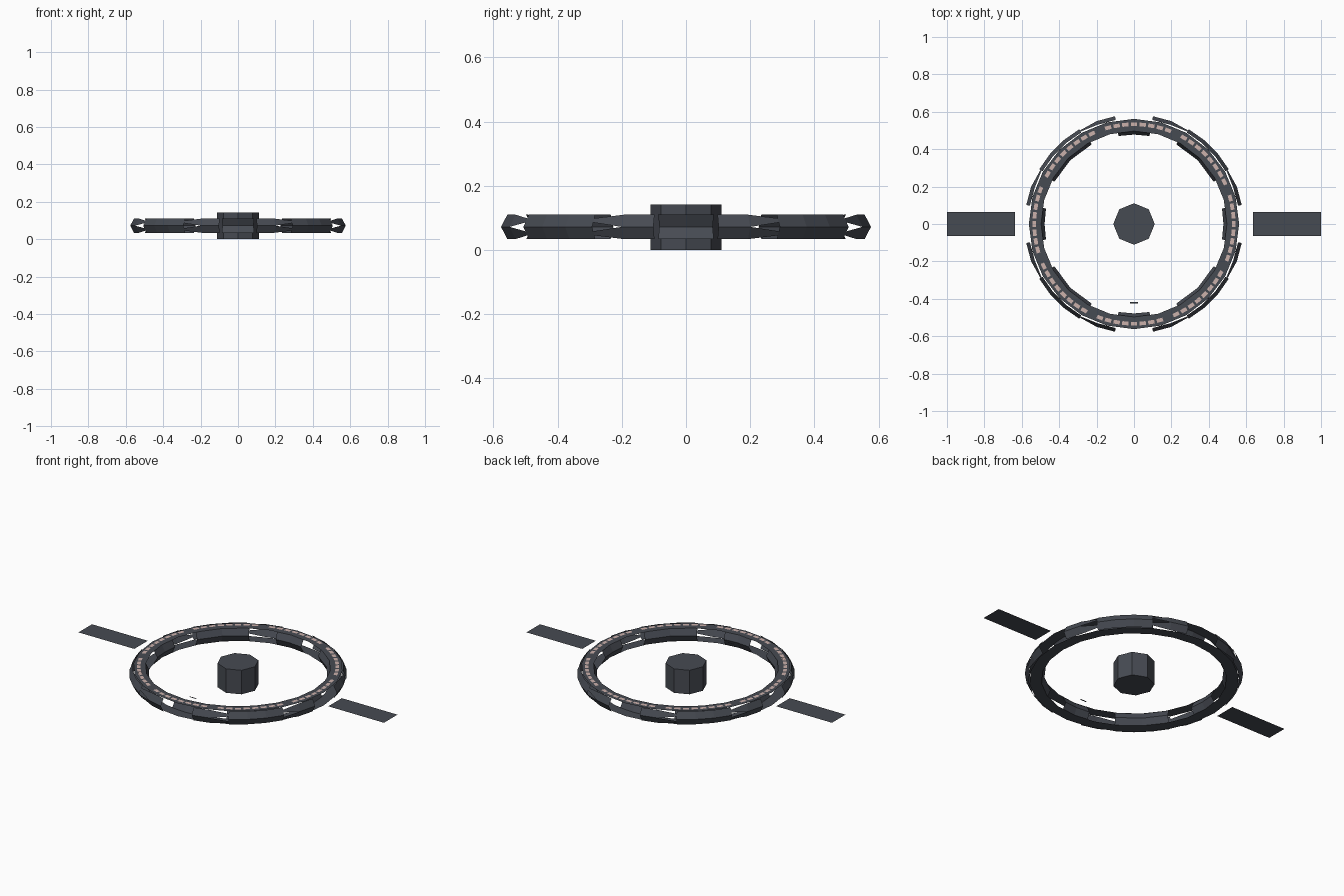
import bpy, math

if "Cube" in bpy.data.objects:
    bpy.data.objects.remove(bpy.data.objects["Cube"])

def mat(name, c):
    m = bpy.data.materials.new(name)
    m.diffuse_color = (*c, 1)
    m.use_nodes = True
    m.node_tree.nodes["Principled BSDF"].inputs["Base Color"].default_value = m.diffuse_color
    return m

HULL = mat("slate_hull", (0.062, 0.069, 0.085))
LIGHT = mat("pale_pink_light", (0.60, 0.44, 0.41))
MID = 0.072          # ring mid height
TOP, BOT = 0.11, 0.034

def polar(r, deg, z):
    a = math.radians(deg)
    return (r * math.cos(a), r * math.sin(a), z)

def build(name, verts, faces, m):
    me = bpy.data.meshes.new(name)
    me.from_pydata(verts, [], faces)
    me.materials.append(m)
    ob = bpy.data.objects.new(name, me)
    bpy.context.collection.objects.link(ob)
    return ob

class Soup:
    def __init__(self):
        self.v, self.f = [], []
    def quad(self, *pts):
        n = len(self.v)
        self.v += pts
        self.f.append(tuple(range(n, n + len(pts))))

# Flat top and bottom ring decks
for name, z in (("ring_top_deck", TOP), ("ring_bottom_deck", BOT)):
    s, N = Soup(), 24
    for i in range(N):
        a, b = 360 * i / N, 360 * (i + 1) / N
        q = [polar(.497, a, z), polar(.562, a, z), polar(.562, b, z), polar(.497, b, z)]
        s.quad(*(q if z == TOP else q[::-1]))
    build(name, s.v, s.f, HULL)

def strip(s, stations, r_mid, r_edge, flip):
    """Upper and lower slanted plates; station = (angle, start, end) along the slant."""
    for sign in (1, -1):
        def p(st, t):
            return polar(r_mid + (r_edge - r_mid) * t, st[0], MID + sign * (TOP - MID) * t)
        for s0, s1 in zip(stations, stations[1:]):
            q = [p(s0, s0[1]), p(s1, s1[1]), p(s1, s1[2]), p(s0, s0[2])]
            s.quad(*(q if (sign > 0) != flip else q[::-1]))

# Outer armour: three plate groups per quarter, tapered near the joints
outer, inner = Soup(), Soup()
for k in range(4):
    o = 90 * k
    strip(outer, [(o + 10, 0, 1), (o + 20, 0, 1), (o + 30, .36, .7)], .585, .565, False)
    strip(outer, [(o + 30, 0, 1), (o + 40, 0, 1), (o + 50, 0, 1), (o + 60, 0, 1)], .585, .565, False)
    strip(outer, [(o + 60, .36, .7), (o + 70, 0, 1), (o + 80, 0, 1)], .585, .565, False)
    # Inner plates on the axes and diagonals
    strip(inner, [(o - 10, 0, 1), (o, 0, 1), (o + 10, 0, 1)], .478, .498, True)
    strip(inner, [(o + 28, 0, 1), (o + 45, 0, 1), (o + 62, 0, 1)], .482, .50, True)
build("ring_outer_plates", outer.v, outer.f, HULL)
build("ring_inner_plates", inner.v, inner.f, HULL)

# Small deck lights around the ring
lights = Soup()
def light(deg, z):
    w = math.degrees(.017 / .533)
    lights.quad(polar(.523, deg - w, z), polar(.543, deg - w, z),
                polar(.543, deg + w, z), polar(.523, deg + w, z))
for i in range(72):
    if i % 9 != 4:
        light(i * 5, TOP + .003)
light(225, .118)
build("deck_lights", lights.v, lights.f, LIGHT)

# Central hub
bpy.ops.mesh.primitive_cylinder_add(vertices=8, radius=.111, depth=.142, location=(0, 0, .071))
hub = bpy.context.object
hub.name = "hub"
hub.data.materials.append(HULL)

# Side panels
for name, sx in (("right_panel", 1), ("left_panel", -1)):
    x0, x1 = sorted((sx * .635, sx * 1.0))
    build(name, [(x0, -.063, MID), (x1, -.063, MID), (x1, .063, MID), (x0, .063, MID)],
          [(0, 1, 2, 3)], HULL)

# Loose small plate inside the ring
build("small_plate", [(-.021, -.425, .09), (.021, -.425, .09), (.021, -.417, .09), (-.021, -.417, .09)],
      [(0, 1, 2, 3)], HULL)
